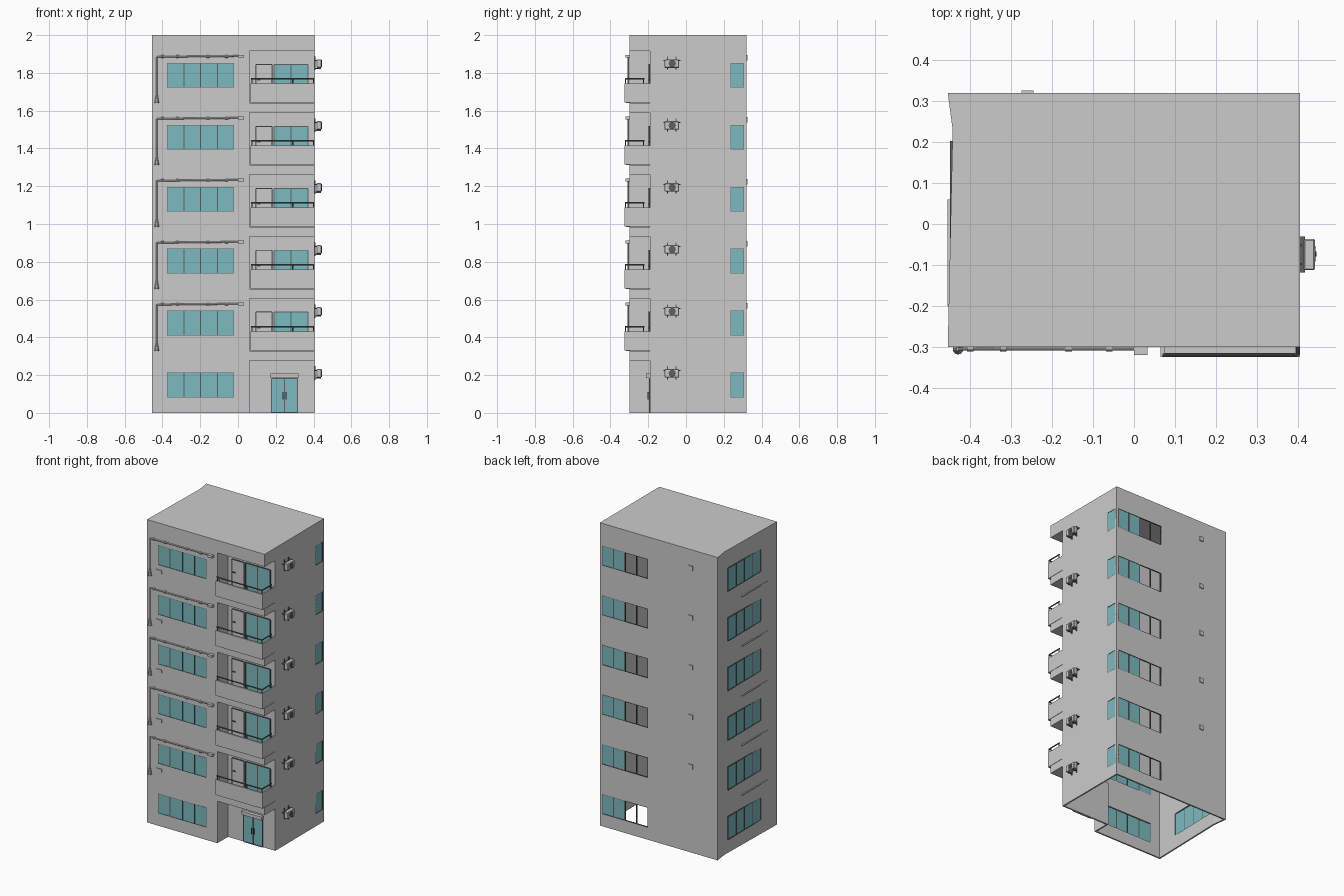
import bpy, bmesh, math
from mathutils import Vector, Matrix

if "Cube" in bpy.data.objects:
    bpy.data.objects.remove(bpy.data.objects["Cube"])

PITCH = 0.328
FLOORS = range(6)
UPPER = range(1, 6)


def material(name, rgb):
    m = bpy.data.materials.new(name)
    m.diffuse_color = (*rgb, 1)
    m.use_nodes = True
    m.node_tree.nodes["Principled BSDF"].inputs["Base Color"].default_value = m.diffuse_color
    return m


GLASS = material("teal_glass", (0.2, 0.5, 0.53))
DARK = material("dark_metal", (0.12, 0.12, 0.12))


def add_box(bm, b):
    x0, x1, y0, y1, z0, z1 = b
    mat = Matrix.Translation(((x0 + x1) / 2, (y0 + y1) / 2, (z0 + z1) / 2)) @ \
        Matrix.Diagonal((x1 - x0, y1 - y0, z1 - z0, 1))
    bmesh.ops.create_cube(bm, size=1, matrix=mat)


def add_rod(bm, a, b, r0, r1=None, n=10):
    a, b = Vector(a), Vector(b)
    d = b - a
    mat = Matrix.Translation((a + b) / 2) @ d.to_track_quat('Z', 'Y').to_matrix().to_4x4()
    bmesh.ops.create_cone(bm, cap_ends=True, segments=n, radius1=r0,
                          radius2=r0 if r1 is None else r1, depth=d.length, matrix=mat)


def finish(bm, name, mat=None, smooth=False):
    me = bpy.data.meshes.new(name)
    bm.to_mesh(me)
    bm.free()
    ob = bpy.data.objects.new(name, me)
    bpy.context.collection.objects.link(ob)
    if mat:
        me.materials.append(mat)
    if smooth:
        bpy.ops.object.select_all(action='DESELECT')
        bpy.context.view_layer.objects.active = ob
        ob.select_set(True)
        bpy.ops.object.shade_smooth_by_angle()
    return ob


def boxes(name, items, mat=None):
    bm = bmesh.new()
    for b in items:
        add_box(bm, b)
    return finish(bm, name, mat)


def bake(ob):
    dg = bpy.context.evaluated_depsgraph_get()
    me = bpy.data.meshes.new_from_object(ob.evaluated_get(dg))
    ob.modifiers.clear()
    ob.data = me


def cut(ob, cutter):
    m = ob.modifiers.new("cut", 'BOOLEAN')
    m.operation, m.solver, m.object = 'DIFFERENCE', 'EXACT', cutter
    bake(ob)
    bpy.data.objects.remove(cutter)


def lift(items, k):
    z = k * PITCH
    return [(a, b, c, d, e + z, f + z) for a, b, c, d, e, f in items]


def every(items, floors):
    return [b for k in floors for b in lift(items, k)]


# Building body: extruded footprint with corner recesses
bm = bmesh.new()
plan = [(-0.455, -0.3), (0.405, -0.3), (0.405, 0.32), (-0.455, 0.32), (-0.443, 0.23)]
base = bm.faces.new([bm.verts.new((x, y, 0)) for x, y in plan])
ext = bmesh.ops.extrude_face_region(bm, geom=[base], use_keep_orig=True)
bmesh.ops.translate(bm, vec=(0, 0, 2), verts=[v for v in ext['geom'] if isinstance(v, bmesh.types.BMVert)])
bmesh.ops.recalc_face_normals(bm, faces=bm.faces)
body = finish(bm, "building_walls")
recess = [(0.06, 0.6, -0.6, -0.19, 0, 0.277)]
cut(body, boxes("recess_cutter", [(0.06, 0.6, -0.6, -0.19, -0.2, 0.277)] + every(recess, UPPER)))

# Open underside and thin shell
bm = bmesh.new()
bm.from_mesh(body.data)
low = [f for f in bm.faces if abs(f.normal.z) > 0.9 and f.calc_center_median().z < 0.001]
bmesh.ops.delete(bm, geom=low, context='FACES')
bm.to_mesh(body.data)
bm.free()
sol = body.modifiers.new("shell", 'SOLIDIFY')
sol.thickness, sol.offset, sol.use_even_offset = 0.01, -1, True
bake(body)

# Window openings
Z0, Z1 = 0.082, 0.213
holes = [(-0.375, -0.02, -0.4, -0.27, Z0, Z1),
         (-0.5, -0.42, -0.14, 0.2, 0.09, 0.24),
         (0.38, 0.5, 0.235, 0.306, Z0, Z1),
         (0.055, 0.39, 0.305, 0.4, Z0, Z1)]
cut(body, boxes("window_cutter", every(holes, FLOORS)))


# Windows: panes and frames along x or y
def window(axis, a0, a1, pos, z0, z1, n, glazed):
    def b(u0, u1, d, e0, e1):
        return (u0, u1, pos - d, pos + d, e0, e1) if axis == 'x' else (pos - d, pos + d, u0, u1, e0, e1)
    w, t = (a1 - a0) / n, 0.0025
    panes = [b(a0 + i * w, a0 + (i + 1) * w, 0.001, z0, z1) for i in glazed]
    bars = [b(a0 + i * w - t, a0 + i * w + t, 0.003, z0, z1) for i in range(n + 1)]
    bars += [b(a0, a1, 0.003, z - t, z + t) for z in (z0, z1)]
    return panes, bars


sets = {
    "front_window": (window('x', -0.375, -0.02, -0.297, Z0, Z1, 4, range(4)), FLOORS),
    "left_window": (window('y', -0.14, 0.2, -0.447, 0.09, 0.24, 4, range(4)), FLOORS),
    "side_window": (window('y', 0.235, 0.306, 0.402, Z0, Z1, 1, [0]), FLOORS),
    "back_window": (window('x', 0.055, 0.39, 0.317, Z0, Z1, 4, (2, 3)), FLOORS),
    "balcony_window": (window('x', 0.19, 0.37, -0.193, 0.03, 0.205, 2, range(2)), UPPER),
    "entrance_door": (window('x', 0.178, 0.315, -0.194, 0.003, 0.183, 2, range(2)), [0]),
}
for name, ((panes, bars), floors) in sets.items():
    boxes(name + "_glass", every(panes, floors), GLASS)
    boxes(name + "_frame", every(bars, floors), DARK)

# Entrance lintel and handles
boxes("entrance_lintel", [(0.173, 0.32, -0.212, -0.19, 0.186, 0.208)])
boxes("entrance_handles", [(0.236, 0.241, -0.204, -0.197, 0.07, 0.11),
                           (0.252, 0.257, -0.204, -0.197, 0.07, 0.11)], DARK)

# Balcony doors
boxes("balcony_door", every([(0.095, 0.18, -0.195, -0.189, 0.005, 0.205)], UPPER))
_, bars = window('x', 0.095, 0.18, -0.195, 0.005, 0.205, 1, [])
boxes("balcony_door_frame", every(bars + [(0.1, 0.12, -0.202, -0.195, 0.12, 0.125)], UPPER), DARK)

# Balconies: slab and parapets
boxes("balcony", every([(0.065, 0.405, -0.325, -0.19, 0.002, 0.012),
                        (0.065, 0.405, -0.325, -0.315, 0.012, 0.104),
                        (0.395, 0.405, -0.315, -0.19, 0.012, 0.104),
                        (0.065, 0.075, -0.315, -0.299, 0.012, 0.104)], UPPER))

# Balcony rails
bm = bmesh.new()
for k in UPPER:
    z = k * PITCH
    corner = (0.4, -0.32)
    add_rod(bm, (0.07, -0.32, z + 0.128), (*corner, z + 0.128), 0.004)
    add_rod(bm, (*corner, z + 0.128), (0.4, -0.22, z + 0.128), 0.004)
    for x, y in [(0.075, -0.32), (0.18, -0.32), (0.29, -0.32), corner, (0.4, -0.225)]:
        add_rod(bm, (x, y, z + 0.1), (x, y, z + 0.128), 0.003)
finish(bm, "balcony_rails", DARK, True)

# Front pipes with flared outlet and end box
bm = bmesh.new()
for k in UPPER:
    z = k * PITCH
    add_rod(bm, (-0.43, -0.305, z + 0.035), (-0.43, -0.305, z + 0.245), 0.004)
    add_rod(bm, (-0.43, -0.306, z), (-0.43, -0.306, z + 0.045), 0.013, 0.005)
    add_rod(bm, (-0.43, -0.305, z + 0.245), (0.03, -0.305, z + 0.25), 0.004)
    for x in (-0.4, -0.32, -0.16, -0.06):
        add_rod(bm, (x - 0.008, -0.305, z + 0.247), (x + 0.008, -0.305, z + 0.247), 0.007)
finish(bm, "front_pipes", None, True)
boxes("pipe_end_box", every([(0, 0.033, -0.32, -0.299, 0.241, 0.256)], UPPER))

# Small vents on front and back walls, ledges on left wall
boxes("front_vents", every([(-0.385, -0.345, -0.305, -0.299, 0.032, 0.052)], UPPER))
boxes("back_vents", every([(-0.275, -0.245, 0.319, 0.326, 0.225, 0.255)], UPPER))
boxes("left_ledges", every([(-0.456, -0.445, -0.2, 0.06, 0.0, 0.006)], UPPER))

# Air conditioners: casing, fan, bracket
units = every([(0.415, 0.442, -0.113, -0.037, 0.187, 0.232)], FLOORS)
bm = bmesh.new()
for u in units:
    add_box(bm, u)
bmesh.ops.bevel(bm, geom=bm.edges[:], offset=0.003, segments=1, affect='EDGES')
finish(bm, "air_conditioner")
bm = bmesh.new()
for u in units:
    zc = (u[4] + u[5]) / 2
    add_rod(bm, (0.441, -0.073, zc), (0.444, -0.073, zc), 0.019, n=20)
    add_rod(bm, (0.443, -0.073, zc), (0.446, -0.073, zc), 0.006, n=12)
finish(bm, "air_conditioner_fan", DARK, True)
boxes("air_conditioner_bracket", every(
    [(0.404, 0.44, y, y + 0.005, 0.181, 0.187) for y in (-0.1, -0.055)] +
    [(0.404, 0.41, y, y + 0.005, 0.175, 0.247) for y in (-0.1, -0.055)] +
    [(0.404, 0.418, -0.118, -0.03, 0.222, 0.227)], FLOORS), DARK)
